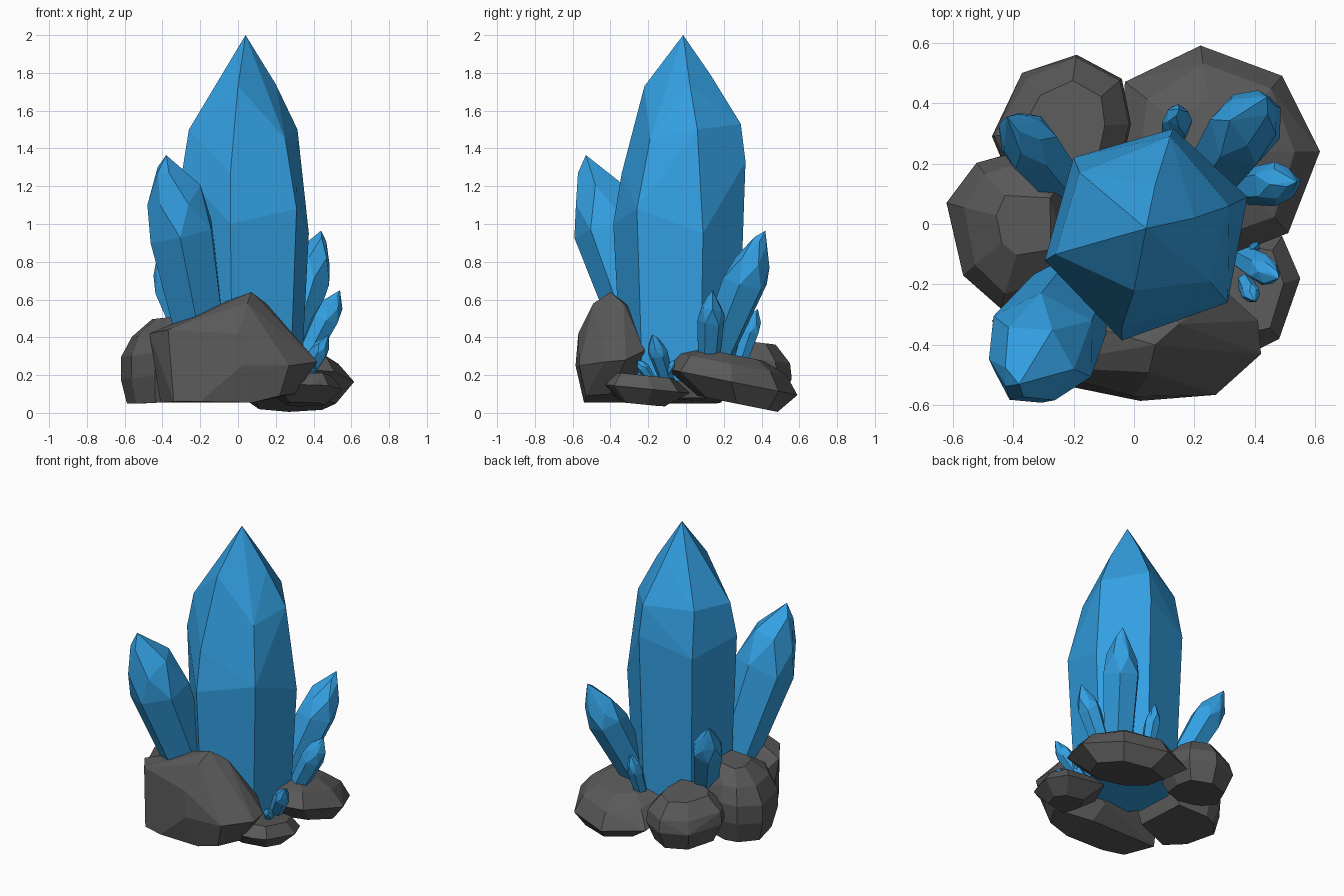
import bpy, bmesh, math, random
from mathutils import Vector

if "Cube" in bpy.data.objects:
    bpy.data.objects.remove(bpy.data.objects["Cube"])

random.seed(4)


def material(name, color):
    m = bpy.data.materials.new(name)
    m.diffuse_color = color
    m.use_nodes = True
    m.node_tree.nodes["Principled BSDF"].inputs["Base Color"].default_value = m.diffuse_color
    return m


BLUE = material("crystal_blue", (0.033, 0.35, 0.76, 1))
STONE = material("stone_dark", (0.1, 0.1, 0.1, 1))


def hull(name, points, mat, merge=3):
    """Flat-faceted convex solid around the given points."""
    bm = bmesh.new()
    for p in points:
        bm.verts.new(p)
    bmesh.ops.convex_hull(bm, input=bm.verts[:])
    loose = [v for v in bm.verts if not v.link_faces]
    bmesh.ops.delete(bm, geom=loose, context='VERTS')
    bmesh.ops.dissolve_limit(bm, angle_limit=math.radians(merge),
                             verts=bm.verts[:], edges=bm.edges[:])
    bmesh.ops.recalc_face_normals(bm, faces=bm.faces[:])
    me = bpy.data.meshes.new(name)
    bm.to_mesh(me)
    bm.free()
    me.materials.append(mat)
    ob = bpy.data.objects.new(name, me)
    bpy.context.collection.objects.link(ob)
    return ob


def crystal(name, base, tip, r, turn=0.0):
    """Six-sided shard, widening upwards, with a faceted point."""
    base, tip = Vector(base), Vector(tip)
    axis = tip - base
    rot = axis.to_track_quat('Z', 'Y')
    pts = [tip]
    # (position along the axis, radius factor, half-step twist)
    for t, f, half in ((0, .75, 0), (.62, 1, 0), (.78, .78, .5), (.9, .36, 0)):
        for i in range(6):
            a = turn + (i + half) * math.pi / 3
            k = t + (random.uniform(-.04, .04) if t else 0)
            ring = Vector((math.cos(a), math.sin(a), 0)) * r * f
            pts.append(base + axis * k + rot @ ring)
    return hull(name, pts, BLUE)


def rock(name, outline, levels, slope=(0, 0), floor=0.05):
    """Boulder: a plan outline scaled at several heights, optionally tilted."""
    cx = sum(p[0] for p in outline) / len(outline)
    cy = sum(p[1] for p in outline) / len(outline)
    pts = []
    for z, s, dx, dy in levels:
        for x, y in outline:
            j = random.uniform(-.05, .05) if s < 1 else 0
            px, py = cx + dx + (x - cx) * (s + j), cy + dy + (y - cy) * (s + j)
            pz = z + slope[0] * (px - cx) + slope[1] * (py - cy)
            pts.append((px, py, max(floor, pz)))
    return hull(name, pts, STONE, 10)


# Main crystal: tapered hexagonal column with uneven shoulder and point
corners = [(-.295, -.12, 1.28), (-.04, -.385, 1.0), (.31, -.26, 1.08),
           (.375, .09, .95), (.13, .315, 1.33), (-.20, .22, 1.22)]
shoulder = [(-.26, -.10, 1.5), (0, -.22, 1.73), (.25, -.19, 1.45),
            (.315, .06, 1.5), (.12, .29, 1.53), (-.18, .17, 1.52),
            (.20, .02, 1.74), (.07, .13, 1.79), (-.04, -.34, 1.27)]
foot = [(.04 + (x - .04) * .88, -.02 + (y + .02) * .88, .17)
        for x, y, z in corners]
hull("main_crystal", foot + corners + shoulder + [(.04, -.015, 2.0)], BLUE)

# Side crystals leaning outwards: base, tip, radius, turn
for name, *args in (
    ("front_left_crystal", (-.19, -.22, .38), (-.38, -.53, 1.365), .19, .0),
    ("back_right_crystal", (.24, .13, .25), (.44, .42, .965), .122, .4),
    ("back_left_crystal", (-.22, .11, .32), (-.42, .355, .87), .1, .5),
    ("right_crystal", (.34, .12, .25), (.54, .14, .65), .073, 0),
    ("back_small_crystal", (.13, .27, .22), (.15, .38, .55), .05, .2),
    ("right_small_crystal", (.34, -.10, .17), (.48, -.18, .415), .052, .4),
    ("right_tiny_crystal", (.36, -.18, .17), (.40, -.255, .28), .032, 0),
    ("right_sliver_crystal", (.38, -.11, .19), (.41, -.06, .28), .018, 0),
):
    crystal(name, *args)

# Large front boulder with a peak right of centre
hull("front_rock",
     [(-.47, -.32, .42), (-.37, -.47, .44), (-.41, -.30, .055),
      (-.34, -.50, .06), (-.20, -.54, .06), (.08, -.54, .055),
      (.08, -.30, .055), (.02, -.585, .25), (0, -.57, .42),
      (.27, -.565, .25), (.42, -.43, .27), (.41, -.32, .28),
      (.30, -.22, .33), (.07, -.40, .64), (.15, -.33, .58),
      (-.10, -.35, .575), (0, -.24, .52), (.05, -.21, .15),
      (.22, -.53, .09), (.30, -.40, .10), (-.38, -.22, .30),
      (.05, -.49, .58)], STONE, 5)

# Remaining ring of boulders around the foot
rock("left_rock",
     [(-.62, .07), (-.52, .2), (-.42, .23), (-.2, .18), (-.18, -.2),
      (-.44, -.28), (-.565, -.17)],
     [(.055, .84, 0, 0), (.2, 1, 0, 0), (.32, .98, 0, 0),
      (.42, .78, .01, 0), (.50, .42, .04, 0)], slope=(.12, 0))
rock("back_left_rock",
     [(-.47, .29), (-.37, .5), (-.19, .56), (-.04, .48), (-.01, .33),
      (-.05, .15), (-.25, .1), (-.42, .17)],
     [(.085, .75, 0, 0), (.21, 1, 0, 0), (.29, .93, 0, 0),
      (.38, .6, 0, 0)], slope=(0, -.12))
rock("back_right_rock",
     [(-.03, .47), (.22, .59), (.49, .49), (.615, .24), (.51, -.03),
      (.33, -.1), (.08, .02), (-.05, .22)],
     [(.055, .62, .03, .03), (.165, 1, 0, 0),
      (.26, .8, 0, 0), (.31, .5, 0, 0)], slope=(0, -.2), floor=0)
rock("right_rock",
     [(.49, -.04), (.55, -.18), (.48, -.38), (.4, -.42), (.2, -.44),
      (.14, -.2), (.25, .02)],
     [(.045, .5, 0, 0), (.13, 1, 0, 0), (.2, .72, 0, 0)],
     slope=(0, -.1), floor=.035)
